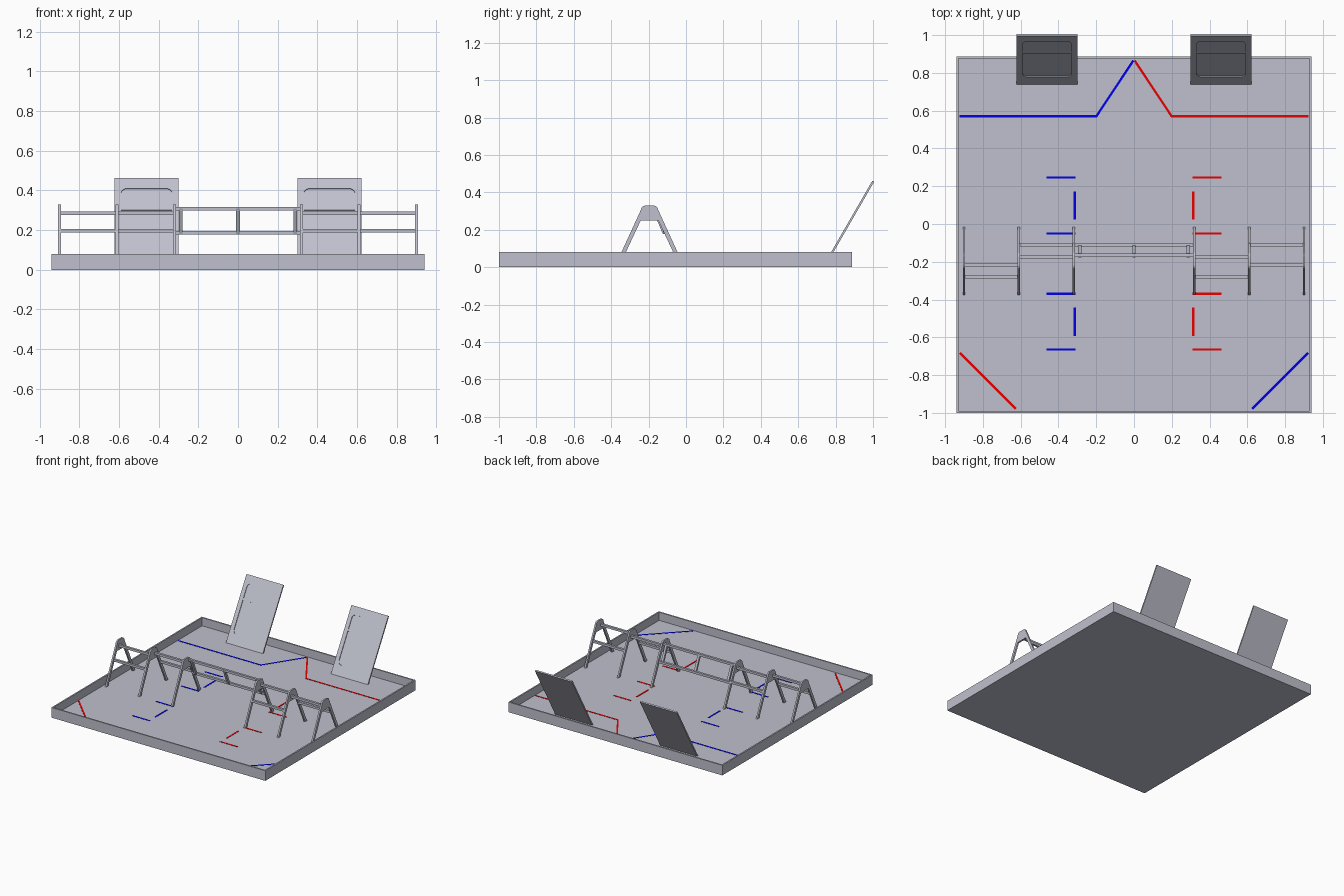
import bpy, bmesh, math
from mathutils import Vector, Matrix

if "Cube" in bpy.data.objects:
    bpy.data.objects.remove(bpy.data.objects["Cube"])


def mat(name, rgb):
    m = bpy.data.materials.new(name)
    m.diffuse_color = (*rgb, 1)
    m.use_nodes = True
    m.node_tree.nodes["Principled BSDF"].inputs["Base Color"].default_value = m.diffuse_color
    return m


GREY = mat("light_grey", (0.52, 0.53, 0.61))
RED = mat("red_tape", (0.8, 0.0, 0.0))
BLUE = mat("blue_tape", (0.0, 0.0, 0.8))
FLOOR = 0.015
CY = -0.195          # centre line of the trusses


def finish(name, bm, material):
    bmesh.ops.recalc_face_normals(bm, faces=bm.faces)
    me = bpy.data.meshes.new(name)
    bm.to_mesh(me)
    bm.free()
    me.materials.append(material)
    ob = bpy.data.objects.new(name, me)
    bpy.context.collection.objects.link(ob)
    return ob


def box(name, lo, hi, material, matrix=Matrix()):
    lo, hi = Vector(lo), Vector(hi)
    bm = bmesh.new()
    bmesh.ops.create_cube(bm, size=1)
    for v in bm.verts:
        v.co = matrix @ Vector((lo + hi) / 2 + v.co * (hi - lo))
    return finish(name, bm, material)


def prism(name, pts, depth, material):
    """Extrude a closed outline of 3D points along a vector."""
    bm = bmesh.new()
    f = bm.faces.new([bm.verts.new(p) for p in pts])
    r = bmesh.ops.extrude_face_region(bm, geom=[f])
    bmesh.ops.translate(bm, vec=depth, verts=[g for g in r["geom"] if isinstance(g, bmesh.types.BMVert)])
    return finish(name, bm, material)


# Field tray: solid slab with the floor inset and pushed down
bm = bmesh.new()
bmesh.ops.create_cube(bm, size=1)
for v in bm.verts:
    v.co = Vector((v.co.x * 1.88, -0.0565 + v.co.y * 1.887, 0.04 + v.co.z * 0.08))
top = max(bm.faces, key=lambda f: f.calc_center_median().z)
bmesh.ops.inset_region(bm, faces=[top], thickness=0.016)
r = bmesh.ops.extrude_face_region(bm, geom=[top])
bmesh.ops.translate(bm, vec=(0, 0, FLOOR - 0.08), verts=[g for g in r["geom"] if isinstance(g, bmesh.types.BMVert)])
if top.is_valid:
    bmesh.ops.delete(bm, geom=[top], context='FACES')
finish("field_tray", bm, GREY)


# Tape lines on the floor
def tape(name, a, b, material, w=0.012):
    a, b = Vector((*a, FLOOR)), Vector((*b, FLOOR))
    n = Vector((-(b - a).y, (b - a).x, 0)).normalized() * w / 2
    prism(name, [a - n, b - n, b + n, a + n], (0, 0, 0.002), material)


for s, near, far in ((-1, BLUE, RED), (1, RED, BLUE)):
    tape("back_line", (s * 0.924, 0.57), (s * 0.2, 0.57), near)
    tape("back_diagonal", (s * 0.202, 0.566), (s * 0.003, 0.866), near)
    tape("corner_line", (s * 0.922, -0.682), (s * 0.625, -0.979), far)
    for y0 in (0.098, -0.517):
        for dy in (-0.148, 0.148):
            tape("spike_cross_line", (s * 0.463, y0 + dy), (s * 0.309, y0 + dy), near)
        tape("spike_long_line", (s * 0.314, y0 - 0.075), (s * 0.314, y0 + 0.075), near)

# A-frames of the truss
half = [(0.18, FLOOR), (0.047, 0.305), (0.043, 0.317), (0.035, 0.326), (0.024, 0.33)]
inner = [(0.047, 0.25), (0.157, FLOOR)]
profile = half + [(-y, z) for y, z in reversed(half)] + [(-y, z) for y, z in reversed(inner)] + inner
for x in (-0.9, -0.61, -0.32, 0.32, 0.61, 0.9):
    prism("a_frame", [(x - 0.0065, CY + y, z) for y, z in profile], (0.013, 0, 0), GREY)


# Horizontal bars between the frames
def bar(name, x0, x1, y, z, h=0.009):
    box(name, (x0, y - h, z - h), (x1, y + h, z + h), GREY)


for x0, x1, low, up in ((-0.9, -0.61, -1, -1), (-0.61, -0.32, 1, 1),
                        (0.32, 0.61, -1, 1), (0.61, 0.9, 1, -1)):
    bar("lower_bar", x0, x1, CY + 0.085 * low, 0.196)
    bar("upper_bar", x0, x1, CY + 0.02 * up, 0.286)

# Tilted middle frame: two long bars and three posts
bar("middle_upper_bar", -0.32, 0.32, -0.166, 0.308)
bar("middle_lower_bar", -0.32, 0.32, -0.113, 0.187)
for x in (-0.288, 0, 0.288):
    prism("middle_post", [(x - 0.009, -0.178, 0.308), (x - 0.009, -0.160, 0.308),
                          (x - 0.009, -0.107, 0.18), (x - 0.009, -0.125, 0.18)], (0.018, 0, 0), GREY)


# Leaning boards with two shallow pockets on the front
def rounded_pocket(x, z0, z1, m, round_top, r=0.028):
    w = 0.129
    arc = [(w - r + r * math.cos(t * math.pi / 8), r * math.sin(t * math.pi / 8)) for t in range(5)]
    if round_top:
        side = [(w, z0)] + [(a, z1 - r + b) for a, b in arc]
    else:
        side = [(a, z0 + r - b) for a, b in reversed(arc)] + [(w, z1)]
    pts = side + [(-a, b) for a, b in reversed(side)]
    ob = prism("pocket_cutter", [m @ Vector((x + a, -0.02, b)) for a, b in pts],
               m.to_3x3() @ Vector((0, 0.025, 0)), GREY)
    ob.hide_render = True
    ob.hide_viewport = True
    return ob


lean = Matrix.Translation((0, 0.738, FLOOR)) @ Matrix.Rotation(math.radians(-30), 4, 'X')
for s in (-1, 1):
    x = s * 0.461
    board = box("leaning_board", (x - 0.162, 0, 0), (x + 0.162, 0.011, 0.517), GREY, lean)
    for z0, z1, rt in ((0.342, 0.456, True), (0.08, 0.33, False)):
        mod = board.modifiers.new("pocket", 'BOOLEAN')
        mod.operation = 'DIFFERENCE'
        mod.solver = 'EXACT'
        mod.object = rounded_pocket(x, z0, z1, lean, rt)
